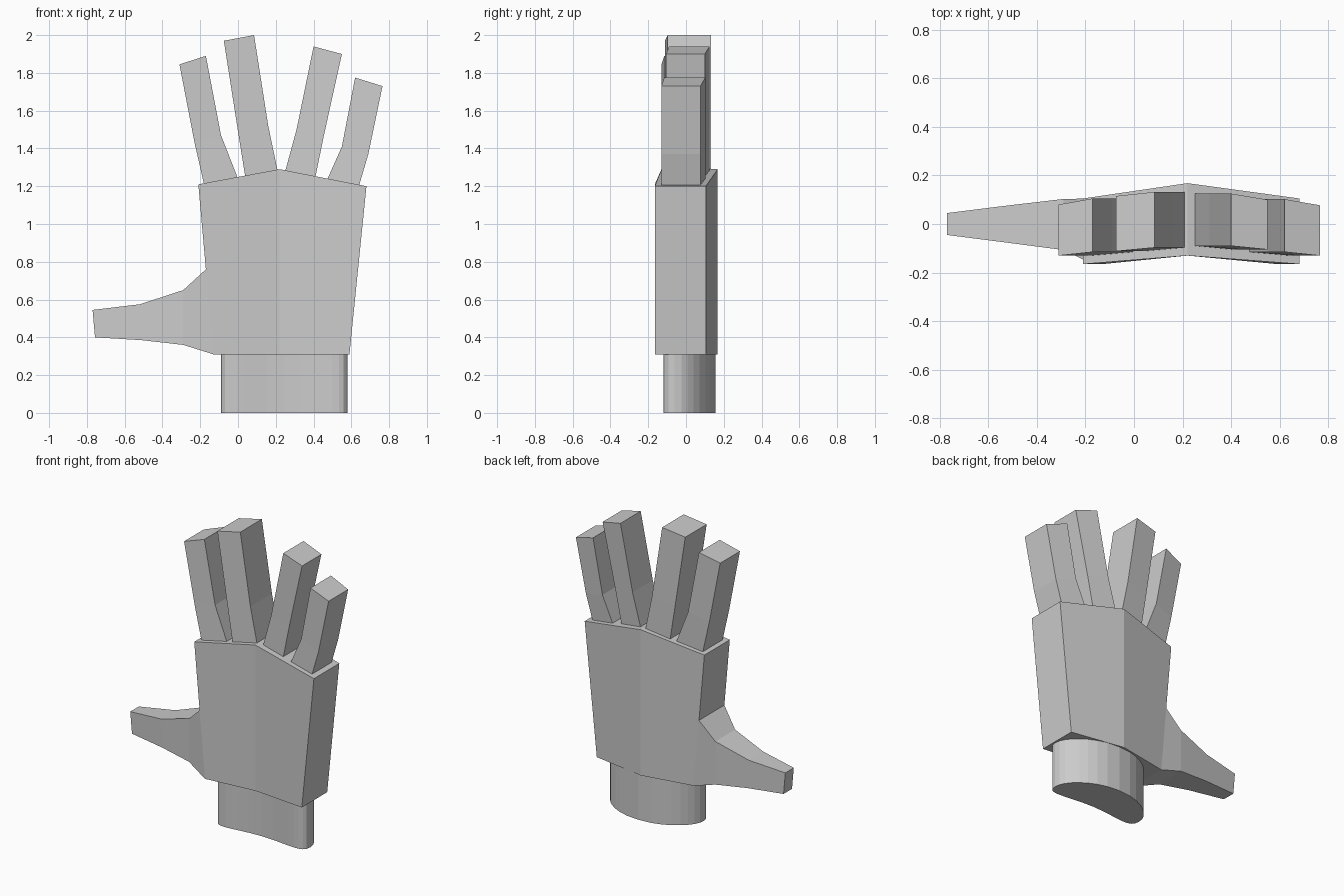
import bpy, bmesh, math

if "Cube" in bpy.data.objects:
    bpy.data.objects.remove(bpy.data.objects["Cube"])


def make_object(name, bm):
    bmesh.ops.recalc_face_normals(bm, faces=bm.faces)
    mesh = bpy.data.meshes.new(name)
    bm.to_mesh(mesh)
    bm.free()
    obj = bpy.data.objects.new(name, mesh)
    bpy.context.collection.objects.link(obj)
    return obj


def loft(name, rings, cap_start=True):
    """Join equal rings of points into a solid."""
    bm = bmesh.new()
    vs = [[bm.verts.new(p) for p in ring] for ring in rings]
    n = len(vs[0])
    for r0, r1 in zip(vs, vs[1:]):
        for i in range(n):
            j = (i + 1) % n
            bm.faces.new((r0[i], r0[j], r1[j], r1[i]))
    bm.faces.new(vs[-1])
    if cap_start:
        bm.faces.new(vs[0])
    return make_object(name, bm)


def quad(a, b, ya, yb):
    """Cross-section between points a and b (x, z), each with front/back y."""
    return [(a[0], ya[0], a[1]), (b[0], yb[0], b[1]),
            (b[0], yb[1], b[1]), (a[0], ya[1], a[1])]


# palm, bent along its centre line
edge_y, mid_y = (-0.165, 0.105), (-0.13, 0.168)
loft("palm", [
    quad((-0.21, 1.21), (-0.13, 0.31), edge_y, edge_y),
    quad((0.22, 1.29), (0.22, 0.31), mid_y, mid_y),
    quad((0.68, 1.20), (0.59, 0.31), edge_y, edge_y),
])

# thumb, grows out of the side of the palm
thumb = [
    ((-0.17, 0.76), (-0.13, 0.31), edge_y),
    ((-0.29, 0.65), (-0.29, 0.36), (-0.107, 0.103)),
    ((-0.52, 0.575), (-0.51, 0.385), (-0.077, 0.076)),
    ((-0.77, 0.545), (-0.757, 0.40), (-0.045, 0.045)),
]
loft("thumb", [quad(a, b, y, y) for a, b, y in thumb], cap_start=False)

# fingers: left and right edge points at base, knuckle and tip, then depths
fingers = {
    "index_finger": ([(-0.18, 1.21), (-0.23, 1.43), (-0.31, 1.845)],
                     [(0.0, 1.24), (-0.09, 1.47), (-0.17, 1.89)],
                     (-0.13, 0.08), (-0.115, 0.105)),
    "middle_finger": ([(0.04, 1.24), (0.0, 1.49), (-0.075, 1.97)],
                      [(0.21, 1.28), (0.16, 1.52), (0.085, 2.0)],
                      (-0.112, 0.115), (-0.097, 0.132)),
    "ring_finger": ([(0.25, 1.28), (0.31, 1.50), (0.40, 1.94)],
                    [(0.41, 1.25), (0.455, 1.47), (0.55, 1.90)],
                    (-0.09, 0.125), (-0.105, 0.10)),
    "little_finger": ([(0.47, 1.23), (0.55, 1.41), (0.62, 1.775)],
                      [(0.64, 1.20), (0.69, 1.37), (0.765, 1.73)],
                      (-0.115, 0.102), (-0.13, 0.077)),
}
for name, (left, right, yl, yr) in fingers.items():
    loft(name, [quad(a, b, yl, yr) for a, b in zip(left, right)])

# wrist, a bean-shaped column
outline = []
for i in range(32):
    t = 2 * math.pi * i / 32
    c, s = math.cos(t), math.sin(t)
    u = math.copysign(abs(c) ** 0.8, c)
    v = math.copysign(abs(s) ** 0.8, s)
    outline.append((0.245 + 0.335 * u, 0.127 * v + 0.028 - 0.09 * u * u))
loft("wrist", [[(x, y, z) for x, y in outline] for z in (0.0, 0.31)])
